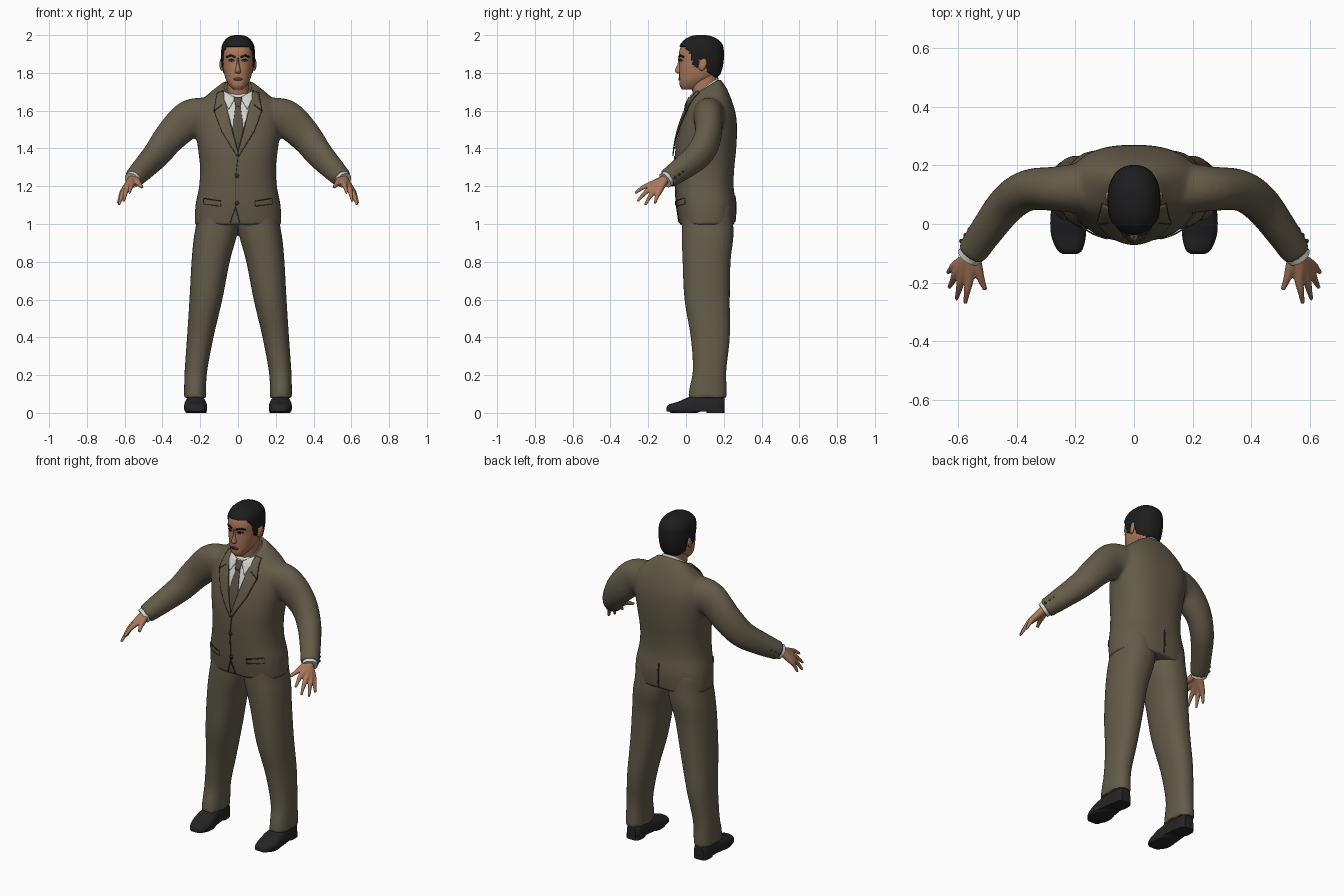
import bpy, bmesh, math
from mathutils import Vector
from mathutils.bvhtree import BVHTree

if "Cube" in bpy.data.objects:
    bpy.data.objects.remove(bpy.data.objects["Cube"])


def mat(name, r, g, b):
    m = bpy.data.materials.new(name)
    m.diffuse_color = (r, g, b, 1)
    m.use_nodes = True
    m.node_tree.nodes["Principled BSDF"].inputs["Base Color"].default_value = m.diffuse_color
    return m


SUIT = mat("olive_suit", .125, .106, .066)
SEAM = mat("dark_seam", .045, .038, .025)
TIE = mat("tie_brown", .095, .082, .054)
SHIRT = mat("shirt_white", .66, .66, .61)
SKIN = mat("skin", .40, .19, .105)
LIP = mat("lip", .27, .11, .07)
HAIR = mat("black_hair", .012, .012, .013)
SHOE = mat("black_leather", .018, .018, .02)


def curve(rows, k=5):
    """Catmull-Rom interpolation of parameter rows."""
    out = []
    for i in range(len(rows) - 1):
        a, b, c, d = rows[max(i - 1, 0)], rows[i], rows[i + 1], rows[min(i + 2, len(rows) - 1)]
        for j in range(k):
            t = j / k
            out.append([.5 * (2 * q + (r - p) * t + (2 * p - 5 * q + 4 * r - s) * t * t
                              + (3 * q - p - 3 * r + s) * t ** 3) for p, q, r, s in zip(a, b, c, d)])
    return out + [list(rows[-1])]


def ring(c, ax, ay, n=40, e=2.3):
    pts = []
    for i in range(n):
        u, v = math.cos(2 * math.pi * i / n), math.sin(2 * math.pi * i / n)
        pts.append(c + ax * math.copysign(abs(u) ** (2 / e), u) + ay * math.copysign(abs(v) ** (2 / e), v))
    return pts


def finish(name, bm, m):
    bmesh.ops.recalc_face_normals(bm, faces=bm.faces)
    for f in bm.faces:
        f.smooth = True
    me = bpy.data.meshes.new(name)
    bm.to_mesh(me)
    bm.free()
    me.materials.append(m)
    o = bpy.data.objects.new(name, me)
    bpy.context.collection.objects.link(o)
    return o


def loft(bm, rings, caps=True):
    vs = [[bm.verts.new(p) for p in r] for r in rings]
    n = len(vs[0])
    for a, b in zip(vs, vs[1:]):
        for i in range(n):
            bm.faces.new((a[i], a[(i + 1) % n], b[(i + 1) % n], b[i]))
    if caps:
        bm.faces.new(vs[0])
        bm.faces.new(vs[-1])


def body(bm, rows, s=1, n=48, e=2.3, k=5, caps=True):
    """Stack of level rings: z, centre x, half width, front y, back y, tilt."""
    rs = []
    for z, cx, rx, yf, yb, t in curve(rows, k):
        h = (yb - yf) / 2
        rs.append(ring(Vector((s * cx, (yf + yb) / 2, z)), Vector((rx, 0, 0)), Vector((0, h, t * h)), n, e))
    loft(bm, rs, caps)


def tube(bm, rows, s=1, n=24, k=5):
    """Tube along a path: x, y, z, side radius, upper radius."""
    pts = curve(rows, k)
    rs = []
    for i, p in enumerate(pts):
        a, b = pts[max(i - 1, 0)], pts[min(i + 1, len(pts) - 1)]
        t = Vector([b[j] - a[j] for j in range(3)]).normalized()
        side = t.cross(Vector((0, 0, 1))).normalized()
        rs.append([Vector((s * q.x, q.y, q.z)) for q in
                   ring(Vector(p[:3]), side * p[3], side.cross(t) * p[4], n, 2.1)])
    loft(bm, rs)


def merge(o, m, voxel, it):
    """Fuse overlapping volumes into one smooth skin."""
    bpy.context.view_layer.objects.active = o
    r = o.modifiers.new("fuse", 'REMESH')
    r.mode, r.voxel_size, r.use_smooth_shade = 'VOXEL', voxel, True
    w = o.modifiers.new("soften", 'SMOOTH')
    w.factor, w.iterations = .5, it
    for name in ("fuse", "soften"):
        bpy.ops.object.modifier_apply(modifier=name)
    o.data.materials.clear()
    o.data.materials.append(m)


def surface(*objs):
    vs, fs = [], []
    for o in objs:
        k = len(vs)
        vs += [v.co.copy() for v in o.data.vertices]
        fs += [[i + k for i in p.vertices] for p in o.data.polygons]
    return BVHTree.FromPolygons(vs, fs)


def plate(name, polys, m, tree, off, face=-1, step=.015):
    """Thin plate: flat xz polygons pressed onto a surface from the front or back."""
    bm = bmesh.new()
    for p in polys:
        bm.faces.new([bm.verts.new((x, 0, z)) for x, z in p])
    bmesh.ops.remove_doubles(bm, verts=bm.verts, dist=1e-5)
    for ax in (0, 2):
        no = [0, 0, 0]
        no[ax] = 1
        lo, hi = min(v.co[ax] for v in bm.verts), max(v.co[ax] for v in bm.verts)
        for i in range(1, int((hi - lo) / step) + 1):
            co = [0, 0, 0]
            co[ax] = lo + i * step
            bmesh.ops.bisect_plane(bm, geom=bm.verts[:] + bm.edges[:] + bm.faces[:], plane_co=co, plane_no=no)
    for v in bm.verts:
        hit = tree.ray_cast(Vector((v.co.x, face, v.co.z)), Vector((0, -face, 0)))
        if hit[0] is None:
            hit = tree.find_nearest(Vector((v.co.x, .06 + .1 * face, v.co.z)))
        v.co = hit[0] + Vector((0, face * off, 0))
    o = finish(name, bm, m)
    d = o.modifiers.new("thickness", 'SOLIDIFY')
    d.thickness, d.offset = .004, 0


def strip(pts, w):
    out = []
    for (x0, z0), (x1, z1) in zip(pts, pts[1:]):
        d = math.hypot(x1 - x0, z1 - z0)
        a, b = -(z1 - z0) / d * w / 2, (x1 - x0) / d * w / 2
        out.append([(x0 + a, z0 + b), (x1 + a, z1 + b), (x1 - a, z1 - b), (x0 - a, z0 - b)])
    return out


def flip(polys, s):
    return [[(s * x, z) for x, z in p] for p in polys]


def disc(x, z, rx, rz):
    return [[(x + rx * math.cos(i * math.pi / 6), z + rz * math.sin(i * math.pi / 6)) for i in range(12)]]


# jacket: torso and both sleeves fused
bm = bmesh.new()
body(bm, [(.995, 0, .23, -.035, .258, 0), (1.1, 0, .225, -.05, .264, 0), (1.2, 0, .206, -.056, .252, 0),
          (1.3, 0, .201, -.06, .256, 0), (1.4, 0, .212, -.056, .266, 0), (1.5, 0, .225, -.036, .27, 0),
          (1.58, 0, .225, -.01, .264, 0), (1.64, 0, .205, .01, .243, .1), (1.69, 0, .15, .026, .215, .3),
          (1.725, 0, .092, .035, .18, .6)], e=2.4)
for s in (1, -1):
    tube(bm, [(.12, .125, 1.575, .085, .09), (.19, .122, 1.57, .085, .1), (.265, .12, 1.55, .076, .1),
              (.36, .115, 1.46, .07, .086), (.43, .07, 1.37, .066, .076), (.5, -.02, 1.295, .058, .064),
              (.553, -.098, 1.24, .052, .052)], s)
jacket = finish("jacket", bm, SUIT)
merge(jacket, SUIT, .01, 5)

# trousers
bm = bmesh.new()
for s in (1, -1):
    body(bm, [(1.1, .105, .11, -.02, .245, 0), (1.0, .109, .113, -.022, .25, 0), (.92, .123, .112, -.022, .25, 0),
              (.8, .145, .101, -.018, .236, 0), (.6, .17, .087, -.008, .232, 0), (.4, .2, .07, .025, .232, 0),
              (.23, .222, .06, .036, .214, 0), (.14, .227, .058, .02, .215, 0), (.08, .228, .059, .01, .217, 0)], s)
merge(finish("trousers", bm, SUIT), SUIT, .01, 4)

# shoes with separate heels
for s, side in ((1, "left"), (-1, "right")):
    bm = bmesh.new()
    rs = []
    for y, x, w, h in curve([(-.103, .218, .022, .03), (-.088, .219, .043, .045), (-.04, .223, .059, .06),
                             (.02, .225, .06, .085), (.1, .226, .05, .1), (.17, .226, .046, .1),
                             (.203, .226, .03, .085)], 4):
        r = ring(Vector((s * x, y, .38 * h)), Vector((w, 0, 0)), Vector((0, 0, .62 * h)), 28, 2.5)
        rs.append([Vector((p.x, p.y, max(p.z, .008))) for p in r])
    loft(bm, rs)
    finish(side + "_shoe", bm, SHOE)
    bm = bmesh.new()
    body(bm, [(0, .226, .046, .11, .205, 0), (.025, .226, .046, .105, .205, 0)], s, 24, 3, 1)
    body(bm, [(0, .222, .054, -.08, .06, 0), (.014, .223, .059, -.1, .09, 0)], s, 24, 2.3, 1)
    finish(side + "_sole", bm, SHOE)

# hands: palm rays, fingers and thumb fused, plus shirt cuffs
FINGERS = [((.563, -.192, 1.208), (.575, -.27, 1.163)), ((.587, -.184, 1.19), (.605, -.257, 1.12)),
           ((.603, -.165, 1.178), (.63, -.217, 1.1)), ((.609, -.142, 1.172), (.635, -.165, 1.108))]
for s, side in ((1, "left"), (-1, "right")):
    bm = bmesh.new()
    for k, t in FINGERS:
        mid = [(a + b) / 2 for a, b in zip(k, t)]
        mid[2] += .006
        tube(bm, [(.54, -.085, 1.252, .026, .026), (.56, -.115, 1.232, .026, .024), (*k, .0165, .0155),
                  (*mid, .0115, .0115), (*t, .007, .007)], s, 12, 4)
    tube(bm, [(.545, -.1, 1.245, .02, .02), (.532, -.155, 1.222, .018, .018), (.52, -.192, 1.208, .0125, .0125),
              (.507, -.224, 1.194, .008, .008)], s, 12, 4)
    merge(finish(side + "_hand", bm, SKIN), SKIN, .005, 3)
    bm = bmesh.new()
    tube(bm, [(.535, -.072, 1.259, .042, .042), (.561, -.111, 1.231, .043, .043)], s, 24, 2)
    finish(side + "_cuff", bm, SHIRT)
    # sleeve buttons
    bm = bmesh.new()
    for x, y, z in ((.588, -.058, 1.247), (.574, -.038, 1.262), (.56, -.018, 1.276)):
        g = bmesh.ops.create_uvsphere(bm, u_segments=8, v_segments=6, radius=.008)["verts"]
        bmesh.ops.translate(bm, verts=g, vec=(s * x, y, z))
    finish(side + "_sleeve_buttons", bm, SEAM)

# neck and shirt collar band
bm = bmesh.new()
body(bm, [(1.62, 0, .062, .05, .175, 0), (1.7, 0, .058, .034, .165, 0), (1.79, 0, .06, .02, .17, 0)])
finish("neck", bm, SKIN)
bm = bmesh.new()
body(bm, [(1.65, 0, .088, .03, .178, .7), (1.69, 0, .082, .026, .176, .72), (1.725, 0, .071, .025, .17, .72)],
     caps=False)
collar = finish("shirt_collar", bm, SHIRT)

# head with nose and ears
HEAD = [(1.712, 0, .026, -.02, .05, 0), (1.73, 0, .043, -.032, .08, 0), (1.76, 0, .062, -.035, .125, 0),
        (1.79, 0, .072, -.036, .165, 0), (1.82, 0, .078, -.036, .18, 0), (1.86, 0, .082, -.035, .188, 0),
        (1.9, 0, .083, -.038, .19, 0), (1.94, 0, .078, -.027, .184, 0), (1.968, 0, .061, -.003, .16, 0),
        (1.985, 0, .036, .03, .125, 0), (1.991, 0, .012, .06, .095, 0)]
bm = bmesh.new()
body(bm, HEAD, n=56)
head = finish("head", bm, SKIN)
bm = bmesh.new()
body(bm, [(1.88, 0, .006, -.042, 0, 0), (1.85, 0, .008, -.044, 0, 0), (1.815, 0, .014, -.058, 0, 0),
          (1.803, 0, .016, -.054, 0, 0), (1.796, 0, .009, -.042, 0, 0)], n=20, e=2)
finish("nose", bm, SKIN)
for s, side in ((1, "left"), (-1, "right")):
    bm = bmesh.new()
    bmesh.ops.create_uvsphere(bm, u_segments=16, v_segments=12, radius=1)
    for v in bm.verts:
        v.co = Vector((s * (.086 + .011 * v.co.x + .005 * v.co.y), .088 + .021 * v.co.y + .006 * v.co.z,
                       1.845 + .034 * v.co.z))
    finish(side + "_ear", bm, SKIN)

# hair: enlarged skull trimmed along a hairline
LINE = [(-1, 1.942), (-.005, 1.94), (.025, 1.9), (.035, 1.845), (.06, 1.825), (.072, 1.87), (.105, 1.87),
        (.115, 1.805), (.16, 1.775), (1, 1.772)]


def hairline(y):
    for (a, p), (b, q) in zip(LINE, LINE[1:]):
        if y <= b:
            return p + (q - p) * (y - a) / (b - a)


bm = bmesh.new()
body(bm, [(1.86 + (z - 1.86) * 1.068, x, w + .007, f - .006, b + .011, 0) for z, x, w, f, b, t in HEAD], n=80, k=7)
cut = [f for f in bm.faces if f.calc_center_median().z < hairline(f.calc_center_median().y)]
bmesh.ops.delete(bm, geom=cut, context='FACES')
hair = finish("hair", bm, HAIR)
d = hair.modifiers.new("thickness", 'SOLIDIFY')
d.thickness, d.offset = .008, -1

# face details
skull = surface(head)
for s, side in ((1, "left"), (-1, "right")):
    plate(side + "_eyebrow", flip(strip([(.014, 1.884), (.04, 1.893), (.06, 1.884)], .009), s), HAIR, skull, .002)
    plate(side + "_eye_white", disc(s * .034, 1.864, .014, .005), SHIRT, skull, .001)
    plate(side + "_eye_iris", disc(s * .034, 1.865, .006, .0055), HAIR, skull, .002)
    plate(side + "_eyelid", flip(strip([(.019, 1.866), (.034, 1.872), (.05, 1.866)], .005), s), HAIR, skull, .002)
plate("lips", disc(0, 1.767, .025, .008), LIP, skull, .002)
plate("mouth_line", strip([(-.024, 1.767), (.024, 1.767)], .003), SEAM, skull, .003)

# shirt front, tie and lapels
cloth = surface(jacket)
plate("shirt_front", [[(-.08, 1.69), (-.056, 1.6), (0, 1.4), (.056, 1.6), (.08, 1.69)]], SHIRT, cloth, .003)
plate("tie_blade", [[(-.012, 1.635), (-.03, 1.5), (0, 1.385), (.03, 1.5), (.012, 1.635)]], TIE, cloth, .008)
plate("tie_knot", [[(-.022, 1.672), (-.013, 1.622), (.013, 1.622), (.022, 1.672)]], TIE, cloth, .016)
INNER = [(.08, 1.705), (.056, 1.6), (.03, 1.49), (-.004, 1.365)]
OUTER = [(.108, 1.695), (.126, 1.6), (.085, 1.49), (.004, 1.36)]
for s, side in ((1, "left"), (-1, "right")):
    plate(side + "_collar_leaf", flip([[(.012, 1.668), (.076, 1.705), (.074, 1.66), (.05, 1.605)]], s),
          SHIRT, cloth, .012)
    plate(side + "_lapel", flip([[INNER[i], OUTER[i], OUTER[i + 1], INNER[i + 1]] for i in range(3)], s),
          SUIT, cloth, .011)
    plate(side + "_lapel_edge", flip(strip(OUTER, .005), s), SEAM, cloth, .009)
    plate(side + "_lapel_notch", flip(strip([(.126, 1.6), (.085, 1.63)], .004), s), SEAM, cloth, .013)
    plate(side + "_pocket_flap", flip([[(.09, 1.12), (.18, 1.135), (.182, 1.105), (.092, 1.092)]], s),
          SUIT, cloth, .006)
    plate(side + "_pocket_seam", flip(strip([(.09, 1.121), (.18, 1.136)], .005), s), SEAM, cloth, .007)

# closure, buttons, front cutaway and back vent
plate("front_closure", strip([(0, 1.36), (-.012, 1.25), (-.012, 1.09)], .004), SEAM, cloth, .002)
plate("front_cutaway", strip([(-.04, 1.01), (-.014, 1.09), (.008, 1.01)], .005), SEAM, cloth, .002)
for i, z in enumerate((1.255, 1.11)):
    plate("button_%d" % (i + 1), disc(-.006, z, .011, .011), SEAM, cloth, .005)
plate("back_vent", strip([(0, 1.15), (.002, 1.01)], .006), SEAM, cloth, .002, 1)

# smooth shading with sharp rims kept
for o in bpy.context.scene.objects:
    o.select_set(True)
bpy.context.view_layer.objects.active = jacket
bpy.ops.object.shade_smooth_by_angle(angle=math.radians(45))
